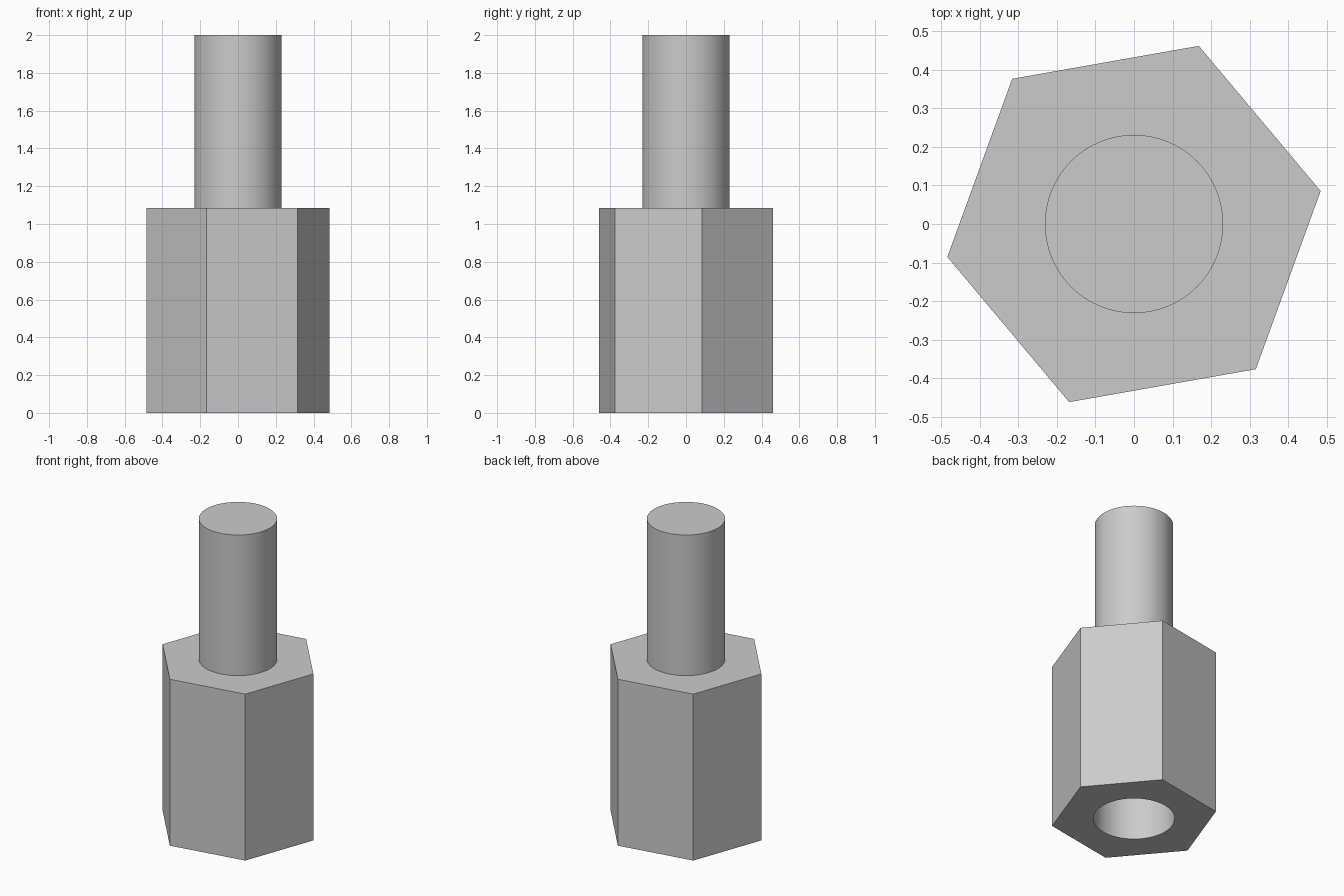
import bpy
import math

cube = bpy.data.objects.get("Cube")
if cube:
    bpy.data.objects.remove(cube, do_unlink=True)

BODY_HEIGHT = 1.084
TOTAL_HEIGHT = 2.0

steel = bpy.data.materials.new("light grey metal")
steel.use_nodes = True
grey = (0.6, 0.6, 0.6, 1)
steel.diffuse_color = grey
steel.node_tree.nodes["Principled BSDF"].inputs["Base Color"].default_value = grey


def prism(name, sides, radius, bottom, top, turn=0.0):
    """Upright prism whose first corner lies at the given angle from +x."""
    bpy.ops.mesh.primitive_cylinder_add(
        vertices=sides, radius=radius, depth=top - bottom,
        location=(0, 0, (bottom + top) / 2),
        rotation=(0, 0, turn))
    obj = bpy.context.object
    obj.name = name
    obj.data.materials.append(steel)
    bpy.ops.object.transform_apply(location=True, rotation=True, scale=True)
    return obj


# Hexagonal body, turned so one corner sits ten degrees from +x
body = prism("hex_body", 6, 0.491, 0, BODY_HEIGHT, math.radians(10 - 90))

# Blind round hole in the underside
cutter = prism("hole_cutter", 64, 0.24, -0.1, 0.8)
hole = body.modifiers.new("hole", "BOOLEAN")
hole.operation = "DIFFERENCE"
hole.solver = "EXACT"
hole.object = cutter
bpy.context.view_layer.objects.active = body
bpy.ops.object.modifier_apply(modifier=hole.name)
bpy.data.objects.remove(cutter, do_unlink=True)

# Round stud on top
stud = prism("stud", 64, 0.231, BODY_HEIGHT - 0.02, TOTAL_HEIGHT)

# Smooth the round walls, keep the edges crisp
for obj in (body, stud):
    bpy.ops.object.select_all(action="DESELECT")
    obj.select_set(True)
    bpy.context.view_layer.objects.active = obj
    bpy.ops.object.shade_smooth_by_angle(angle=math.radians(30))
